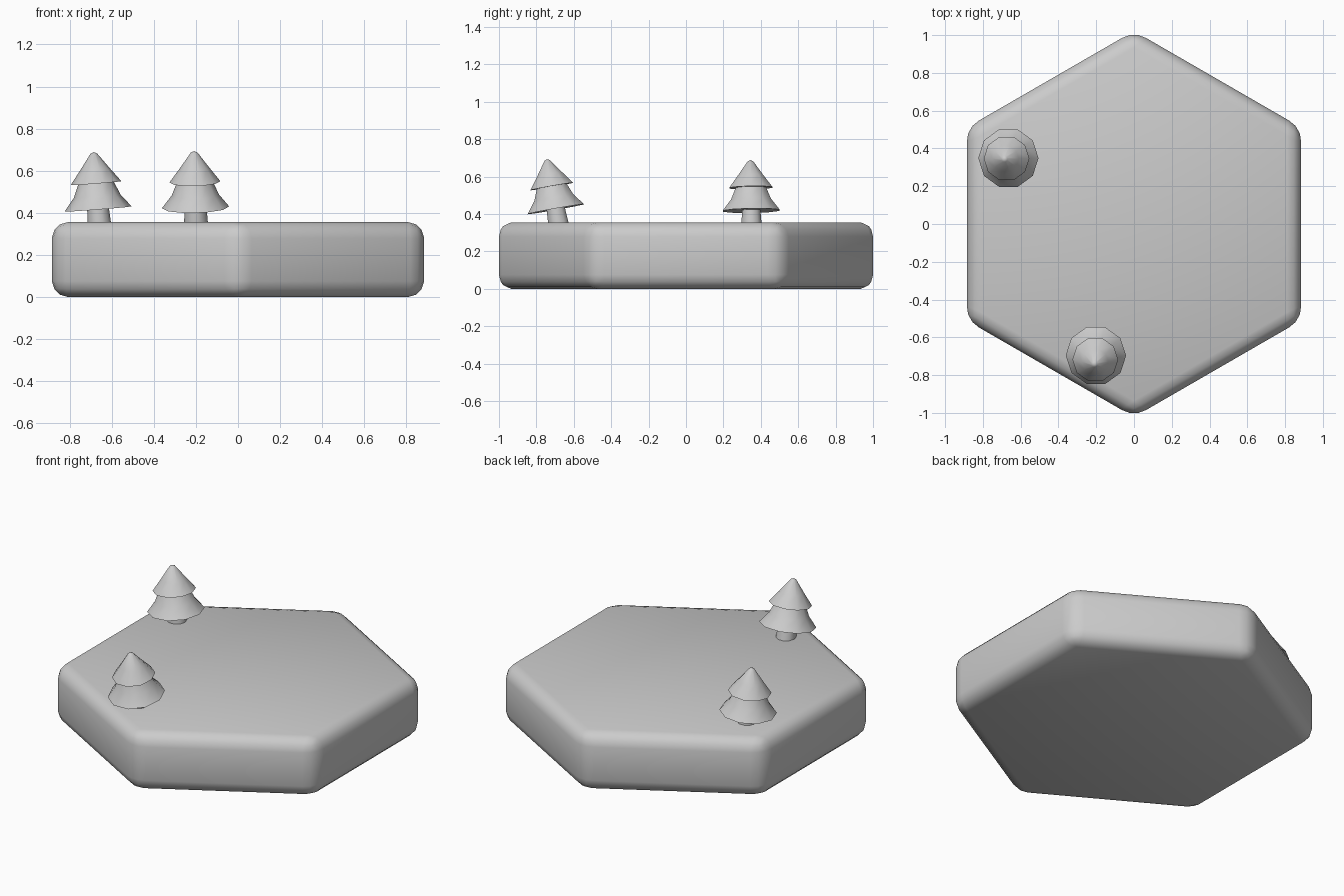
import bpy, bmesh, math
from mathutils import Euler

cube = bpy.data.objects.get("Cube")
if cube:
    bpy.data.objects.remove(cube, do_unlink=True)

grey = bpy.data.materials.new("plain grey")
grey.use_nodes = True
COLOUR = (0.6, 0.6, 0.6, 1)
grey.diffuse_color = COLOUR
grey.node_tree.nodes["Principled BSDF"].inputs["Base Color"].default_value = COLOUR


def add_object(name, bm, angle):
    bmesh.ops.recalc_face_normals(bm, faces=bm.faces)
    mesh = bpy.data.meshes.new(name)
    bm.to_mesh(mesh)
    bm.free()
    mesh.materials.append(grey)
    obj = bpy.data.objects.new(name, mesh)
    bpy.context.collection.objects.link(obj)
    bpy.ops.object.select_all(action='DESELECT')
    obj.select_set(True)
    bpy.context.view_layer.objects.active = obj
    bpy.ops.object.shade_smooth_by_angle(angle=math.radians(angle))
    return obj


def lathe(name, profile, sides=10):
    """Spin (radius, height) points around z; radius 0 makes a pole."""
    bm = bmesh.new()
    rings = []
    for r, z in profile:
        count = sides if r else 1
        rings.append([bm.verts.new((r * math.cos(math.tau * i / sides),
                                    r * math.sin(math.tau * i / sides), z))
                      for i in range(count)])
    for low, high in zip(rings, rings[1:]):
        for i in range(sides):
            j = (i + 1) % sides
            corners = [low[i % len(low)], low[j % len(low)],
                       high[j % len(high)], high[i % len(high)]]
            bm.faces.new(list(dict.fromkeys(corners)))
    return add_object(name, bm, 45)


# Hexagonal ground tile with rounded edges
TOP = 0.355
bm = bmesh.new()
hexagon = [bm.verts.new((1.022 * math.sin(math.tau * i / 6),
                         1.022 * math.cos(math.tau * i / 6), 0)) for i in range(6)]
base = bm.faces.new(hexagon)
raised = bmesh.ops.extrude_face_region(bm, geom=[base])["geom"]
bmesh.ops.translate(bm, vec=(0, 0, TOP),
                    verts=[v for v in raised if isinstance(v, bmesh.types.BMVert)])
bmesh.ops.bevel(bm, geom=bm.edges[:], offset=0.075, segments=3,
                profile=0.5, affect='EDGES')
reach = max(v.co.y for v in bm.verts)
for v in bm.verts:
    v.co.x /= reach
    v.co.y /= reach
add_object("hex_tile", bm, 80)

# Tree parts, as (radius, height) outlines above the tile
PARTS = {
    "trunk": [(0, -0.03), (0.058, -0.03), (0.048, 0.12), (0, 0.12)],
    "lower_branches": [(0, 0.07), (0.16, 0.065), (0.112, 0.125), (0.08, 0.2), (0, 0.2)],
    "upper_branches": [(0, 0.19), (0.121, 0.188), (0.07, 0.255), (0.016, 0.329), (0, 0.336)],
}

# Two leaning trees: name, place and lean in degrees
TREES = [
    ("front_tree", (-0.2, -0.685, TOP + 0.007), (10, -1.5)),
    ("back_tree", (-0.66, 0.35, TOP - 0.002), (1, -4.5)),
]
for tree, place, (lean_x, lean_y) in TREES:
    for part, profile in PARTS.items():
        obj = lathe(tree + "_" + part, profile)
        obj.location = place
        obj.rotation_euler = Euler((math.radians(lean_x), math.radians(lean_y), 0))
